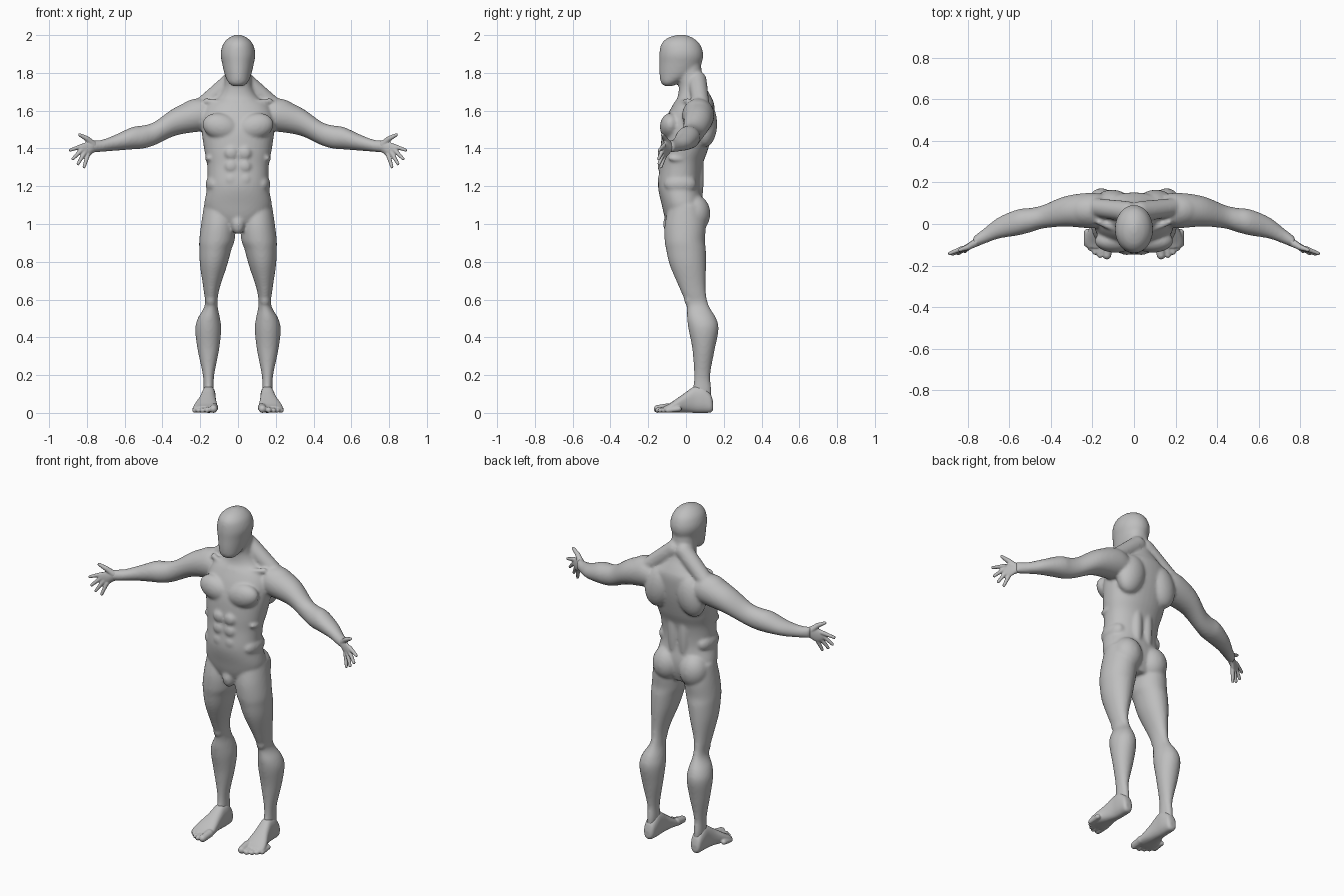
import bpy, bmesh, math
from mathutils import Vector, Matrix

skin = bpy.data.materials.new("plain grey")
skin.diffuse_color = (0.52, 0.52, 0.52, 1)


def spline(rows, steps=5):
    """Catmull-Rom interpolation through rows of numbers."""
    out = []
    for i in range(len(rows) - 1):
        p = [rows[max(i - 1, 0)], rows[i], rows[i + 1], rows[min(i + 2, len(rows) - 1)]]
        for k in range(steps):
            t = k / steps
            out.append([0.5 * (2 * b + (c - a) * t + (2 * a - 5 * b + 4 * c - d) * t * t
                               + (3 * b - a - 3 * c + d) * t ** 3) for a, b, c, d in zip(*p)])
    out.append(list(rows[-1]))
    return out


def loft(bm, rows, axis, side=1, power=2.0, n=40):
    """Skin rounded rings; row = position, min u, max u, min v, max v."""
    rings = []
    for w, u0, u1, v0, v1 in spline(rows):
        ring = []
        for k in range(n):
            a = 2 * math.pi * k / n
            c, s = math.cos(a), math.sin(a)
            u = (u0 + u1) / 2 + (u1 - u0) / 2 * math.copysign(abs(c) ** (2 / power), c)
            v = (v0 + v1) / 2 + (v1 - v0) / 2 * math.copysign(abs(s) ** (2 / power), s)
            co = {"x": (w, u, v), "y": (u, w, v), "z": (u, v, w)}[axis]
            ring.append(bm.verts.new((co[0] * side, co[1], co[2])))
        rings.append(ring)
    for a, b in zip(rings, rings[1:]):
        for k in range(n):
            bm.faces.new((a[k], a[(k + 1) % n], b[(k + 1) % n], b[k]))
    bm.faces.new(rings[0])
    bm.faces.new(rings[-1])


def blob(bm, c, r, side=1, tilt=0):
    """Ellipsoid, tilted in the front plane."""
    m = (Matrix.Translation((c[0] * side, c[1], c[2])) @ Matrix.Rotation(tilt * side, 4, "Y")
         @ Matrix.Diagonal((*r, 1)))
    bmesh.ops.create_uvsphere(bm, u_segments=28, v_segments=18, radius=1, matrix=m)


def tube(bm, a, b, ra, rb, side=1):
    """Tapered rod with round ends."""
    a, b = Vector((a[0] * side, *a[1:])), Vector((b[0] * side, *b[1:]))
    d = b - a
    m = Matrix.Translation((a + b) / 2) @ d.to_track_quat("Z", "Y").to_matrix().to_4x4()
    bmesh.ops.create_cone(bm, cap_ends=True, segments=16, radius1=ra, radius2=rb,
                          depth=d.length, matrix=m)
    for p, r in ((a, ra), (b, rb)):
        bmesh.ops.create_uvsphere(bm, u_segments=16, v_segments=10, radius=r,
                                  matrix=Matrix.Translation(p))


def finish(bm, name, voxel, smooth):
    """Fuse the overlapping forms into one smooth skin."""
    bmesh.ops.recalc_face_normals(bm, faces=bm.faces)
    me = bpy.data.meshes.new(name)
    bm.to_mesh(me)
    bm.free()
    me.materials.append(skin)
    ob = bpy.data.objects.new(name, me)
    bpy.context.collection.objects.link(ob)
    mod = ob.modifiers.new("fuse", "REMESH")
    mod.mode, mod.voxel_size, mod.use_smooth_shade = "VOXEL", voxel, True
    mod = ob.modifiers.new("soften", "SMOOTH")
    mod.factor, mod.iterations = 0.5, smooth


body = bmesh.new()
# torso and neck
loft(body, [(0.97, -.09, .09, -.08, .07), (1.03, -.15, .15, -.11, .09),
            (1.1, -.178, .178, -.128, .095), (1.2, -.162, .162, -.148, .08),
            (1.31, -.163, .163, -.138, .088), (1.39, -.178, .178, -.135, .115),
            (1.49, -.192, .192, -.125, .14), (1.57, -.19, .19, -.1, .15),
            (1.63, -.165, .165, -.07, .15), (1.67, -.11, .11, -.045, .135),
            (1.72, -.078, .078, -.038, .108), (1.78, -.07, .07, -.045, .087),
            (1.84, -.065, .065, -.05, .08)], "z", power=2.2)
# head
loft(body, [(1.73, -.03, .03, -.115, -.07), (1.75, -.052, .052, -.133, -.03),
            (1.79, -.07, .07, -.14, .045), (1.85, -.084, .084, -.141, .082),
            (1.9, -.092, .092, -.141, .091), (1.95, -.08, .08, -.132, .075),
            (1.98, -.056, .056, -.105, .045), (1.995, -.03, .03, -.07, .015),
            (2.002, -.01, .01, -.04, -.01)], "z")
# groin
blob(body, (0, -.085, 1.0), (.036, .036, .055))
for s in (1, -1):
    # leg
    loft(body, [(1.1, .02, .18, -.09, .09), (1.0, .012, .195, -.112, .105),
                (.915, .018, .205, -.113, .1), (.865, .035, .205, -.105, .105),
                (.78, .058, .201, -.085, .106), (.65, .1, .182, -.03, .104),
                (.57, .108, .176, .002, .12), (.5, .095, .213, .006, .16),
                (.44, .089, .226, .014, .172), (.335, .1, .214, .034, .152),
                (.2, .126, .186, .043, .128), (.12, .128, .182, .035, .135),
                (.05, .13, .18, .02, .13)], "z", s)
    # arm
    loft(body, [(.1, .0, .13, 1.5, 1.62), (.2, -.02, .15, 1.49, 1.665),
                (.33, -.012, .134, 1.468, 1.618), (.44, -.022, .09, 1.418, 1.542),
                (.5, -.04, .077, 1.4, 1.522), (.56, -.055, .07, 1.395, 1.513),
                (.65, -.07, .033, 1.388, 1.472), (.72, -.095, -.02, 1.382, 1.446),
                (.775, -.117, -.063, 1.378, 1.442)], "x", s)
    # muscle forms: chest, shoulder, shoulder blade, neck slope, flank, seat, knee
    blob(body, (.09, -.082, 1.515), (.1, .056, .07), s, -.25)
    blob(body, (.225, .065, 1.585), (.11, .078, .077), s, .3)
    blob(body, (.105, .1, 1.53), (.085, .065, .125), s, -.25)
    tube(body, (.03, .06, 1.76), (.19, .08, 1.625), .05, .045, s)
    blob(body, (.035, .06, 1.26), (.034, .035, .18), s)
    blob(body, (.125, -.03, 1.21), (.046, .085, .055), s)
    blob(body, (.088, .045, 1.055), (.085, .084, .1), s)
    blob(body, (.143, .015, .6), (.027, .025, .035), s)
    # stomach rows
    for z in (1.375, 1.305, 1.235):
        blob(body, (.036, -.126, z), (.036, .024, .036), s)
    # collar bone and breastside ribs
    tube(body, (.02, -.055, 1.635), (.17, .01, 1.65), .012, .016, s)
    for k in range(3):
        blob(body, (.15, -.045 + .02 * k, 1.35 + .05 * k), (.026, .05, .018), s, .5)
finish(body, "body", .008, 7)

for s, label in ((1, "left"), (-1, "right")):
    # hand: palm, thumb and four fingers
    hand = bmesh.new()
    loft(hand, [(.73, -.09, -.045, 1.39, 1.437), (.765, -.112, -.068, 1.377, 1.442),
                (.795, -.123, -.09, 1.355, 1.437), (.825, -.133, -.108, 1.362, 1.424),
                (.838, -.135, -.115, 1.38, 1.415)], "x", s)
    tube(hand, (.765, -.092, 1.42), (.8, -.112, 1.452), .019, .014, s)
    tube(hand, (.8, -.112, 1.452), (.838, -.125, 1.472), .014, .009, s)
    for a, b in (((.825, -.117, 1.413), (.888, -.142, 1.391)),
                 ((.825, -.121, 1.395), (.874, -.145, 1.345)),
                 ((.812, -.118, 1.378), (.847, -.143, 1.318)),
                 ((.795, -.111, 1.366), (.815, -.133, 1.302))):
        tube(hand, a, b, .0125, .0085, s)
    finish(hand, label + "_hand", .004, 3)

    # foot: heel to ball, then five toes
    foot = bmesh.new()
    loft(foot, [(.144, .14, .175, .015, .055), (.13, .125, .187, .002, .1),
                (.09, .118, .192, .0, .14), (.045, .118, .195, .0, .14),
                (.0, .116, .207, .002, .11), (-.05, .11, .228, .002, .075),
                (-.09, .107, .237, .002, .048), (-.115, .112, .225, .004, .036)],
         "y", s, 2.4)
    for x, y, r in ((.13, -.15, .021), (.163, -.15, .0145), (.188, -.136, .0135),
                    (.209, -.118, .013), (.229, -.098, .013)):
        tube(foot, (x - .003, y + .06, r + .008), (x, y, r), r + .002, r, s)
    finish(foot, label + "_foot", .005, 3)
